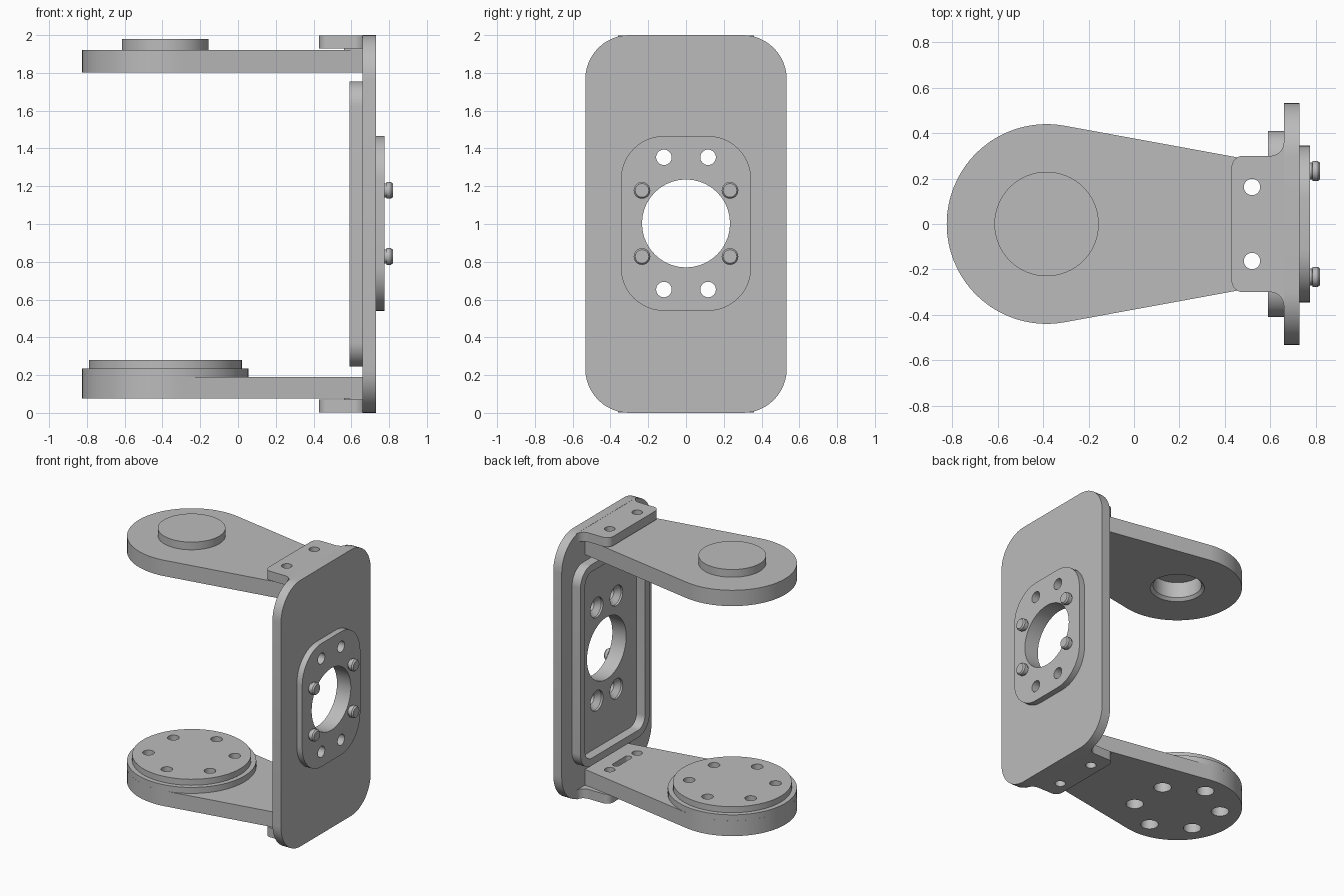
import bpy, bmesh
from math import sin, cos, pi, radians, asin

cube = bpy.data.objects.get("Cube")
if cube:
    bpy.data.objects.remove(cube, do_unlink=True)

metal = bpy.data.materials.new("grey metal")
metal.use_nodes = True
GREY = (0.5, 0.5, 0.5, 1)
metal.diffuse_color = GREY
metal.node_tree.nodes["Principled BSDF"].inputs["Base Color"].default_value = GREY


def arc(cx, cy, r, start, end, n=12):
    """Points along an arc, angles in degrees."""
    angles = [radians(start + (end - start) * i / n) for i in range(n + 1)]
    return [(cx + r * cos(a), cy + r * sin(a)) for a in angles]


def rounded_rect(half_w, half_h, r, cy=0):
    w, h = half_w - r, half_h - r
    corners = [(w, h), (-w, h), (-w, -h), (w, -h)]
    return [p for i, (x, y) in enumerate(corners)
            for p in arc(x, cy + y, r, 90 * i, 90 * i + 90)]


def place(a, b, h, axis):
    return (a, b, h) if axis == "z" else (h, a, b)


def add_loft(bm, rings, axis):
    """Closed solid through matching rings of (points, height)."""
    loops = [[bm.verts.new(place(a, b, h, axis)) for a, b in pts] for pts, h in rings]
    n = len(loops[0])
    for low, high in zip(loops, loops[1:]):
        for i in range(n):
            j = (i + 1) % n
            bm.faces.new((low[i], low[j], high[j], high[i]))
    bm.faces.new(loops[0][::-1])
    bm.faces.new(loops[-1])


def add_lathe(bm, profile, centre, axis, n=40):
    """Turned solid from (radius, height) pairs."""
    add_loft(bm, [(arc(*centre, r, 0, 360 - 360 / n, n - 1), h) for r, h in profile], axis)


def finish(name, bm):
    bmesh.ops.recalc_face_normals(bm, faces=bm.faces)
    mesh = bpy.data.meshes.new(name)
    bm.to_mesh(mesh)
    bm.free()
    obj = bpy.data.objects.new(name, mesh)
    bpy.context.collection.objects.link(obj)
    mesh.materials.append(metal)
    return obj


def prism(name, points, low, high, axis="z"):
    bm = bmesh.new()
    add_loft(bm, [(points, low), (points, high)], axis)
    return finish(name, bm)


def turned(name, profile, centre, axis="z", n=64):
    bm = bmesh.new()
    add_lathe(bm, profile, centre, axis, n)
    return finish(name, bm)


def cut(obj, cutters, axis="z"):
    """Subtract turned cutters given as (profile, centre)."""
    bm = bmesh.new()
    for profile, centre in cutters:
        add_lathe(bm, profile, centre, axis)
    subtract(obj, finish("cutter", bm))


def subtract(obj, cutter):
    cutter.hide_render = True
    mod = obj.modifiers.new("cut", "BOOLEAN")
    mod.operation, mod.solver, mod.object = "DIFFERENCE", "EXACT", cutter
    deps = bpy.context.evaluated_depsgraph_get()
    mesh = bpy.data.meshes.new_from_object(obj.evaluated_get(deps))
    obj.modifiers.clear()
    obj.data = mesh
    bpy.data.objects.remove(cutter, do_unlink=True)


parts = []
PIVOT, ARM_R = (-0.385, 0), 0.44
SIDES = (-1, 1)

# Upright plate, raised pad and the holes shared by both
plate = prism("upright_plate", rounded_rect(0.533, 1, 0.233, 1), 0.66, 0.73, "x")
pad = prism("mounting_pad", rounded_rect(0.345, 0.463, 0.23, 1.003), 0.73, 0.775, "x")
bore = [(0.233, 0.5), (0.233, 0.9)]
countersunk = [(0.075, 0.6), (0.075, 0.675), (0.041, 0.71), (0.041, 0.9)]
holes = [(bore, (0, 1.003))]
holes += [(countersunk, (s * 0.117, z)) for s in SIDES for z in (0.653, 1.353)]
for obj in (plate, pad):
    cut(obj, holes, "x")
    parts.append(obj)

# Stiffening frame on the inner side of the plate
frame = prism("stiffening_frame", rounded_rect(0.41, 0.755, 0.13, 1), 0.59, 0.66, "x")
subtract(frame, prism("cutter", rounded_rect(0.355, 0.7, 0.08, 1), 0.5, 0.8, "x"))
parts.append(frame)

# Locating pins on the pad
for s in SIDES:
    for z in (0.828, 1.178):
        pin = [(0.037, 0.77), (0.037, 0.785), (0.044, 0.787), (0.044, 0.81), (0.036, 0.82)]
        parts.append(turned("locating_pin", pin, (s * 0.233, z), "x", 32))

# Tapered arm outline: large round end, straight tangent sides
lean = asin(0.18)
tilt = 90 - lean * 180 / pi
end_y = ARM_R * cos(lean) - 0.183 * (0.66 - PIVOT[0] - ARM_R * sin(lean))
arm_outline = [(0.66, end_y)] + arc(*PIVOT, ARM_R, tilt, 360 - tilt, 56) + [(0.66, -end_y)]
screw_holes = [([(0.036, -1), (0.036, 3)], (0.52, s * 0.163)) for s in SIDES]

# Upper arm with blind bearing pocket and boss
upper = prism("upper_arm", arm_outline, 1.803, 1.922)
boss = turned("bearing_boss", [(0.23, 1.922), (0.23, 1.98)], PIVOT)
pocket = [(0.205, 1.78), (0.185, 1.803), (0.165, 1.823), (0.165, 1.94)]
cut(upper, screw_holes + [(pocket, PIVOT)])
cut(boss, [(pocket, PIVOT)])
parts += [upper, boss]

# Lower arm with stepped turntable and six counterbored holes
bolts = [([(0.06, 0), (0.06, 0.17), (0.04, 0.17), (0.04, 0.4)],
          (PIVOT[0] + 0.295 * cos(a), 0.295 * sin(a)))
         for a in [pi / 6 + i * pi / 3 for i in range(6)]]
lower = prism("lower_arm", arm_outline, 0.075, 0.19)
cut(lower, screw_holes + bolts)
slot = arc(0.53, 0.07, 0.025, 0, 180) + arc(0.53, -0.07, 0.025, 180, 360)
subtract(lower, prism("cutter", slot, 0.13, 0.3))
table = turned("turntable", [(ARM_R, 0.19), (ARM_R, 0.235), (0.405, 0.235), (0.405, 0.28)], PIVOT)
cut(table, bolts)
parts += [lower, table]

# Fastening tabs, flared where they meet the plate
half = arc(0.60, 0.36, 0.06, 0, -90) + arc(0.48, 0.25, 0.05, 90, 180)
tab_outline = half + [(x, -y) for x, y in reversed(half)]
for name, low, high in (("upper_tab", 1.93, 1.999), ("lower_tab", 0.001, 0.072)):
    tab = prism(name, tab_outline, low, high)
    cut(tab, screw_holes)
    parts.append(tab)

# Spacers between tabs and arms
for name, low, high in (("upper_spacer", 1.922, 1.93), ("lower_spacer", 0.072, 0.075)):
    strip = [(0.66, 0.26), (0.56, 0.26), (0.56, -0.26), (0.66, -0.26)]
    parts.append(prism(name, strip, low, high))

# Smooth curved walls, keep edges crisp
bpy.ops.object.select_all(action="DESELECT")
for obj in parts:
    obj.select_set(True)
bpy.context.view_layer.objects.active = parts[0]
bpy.ops.object.shade_smooth_by_angle(angle=radians(30))
